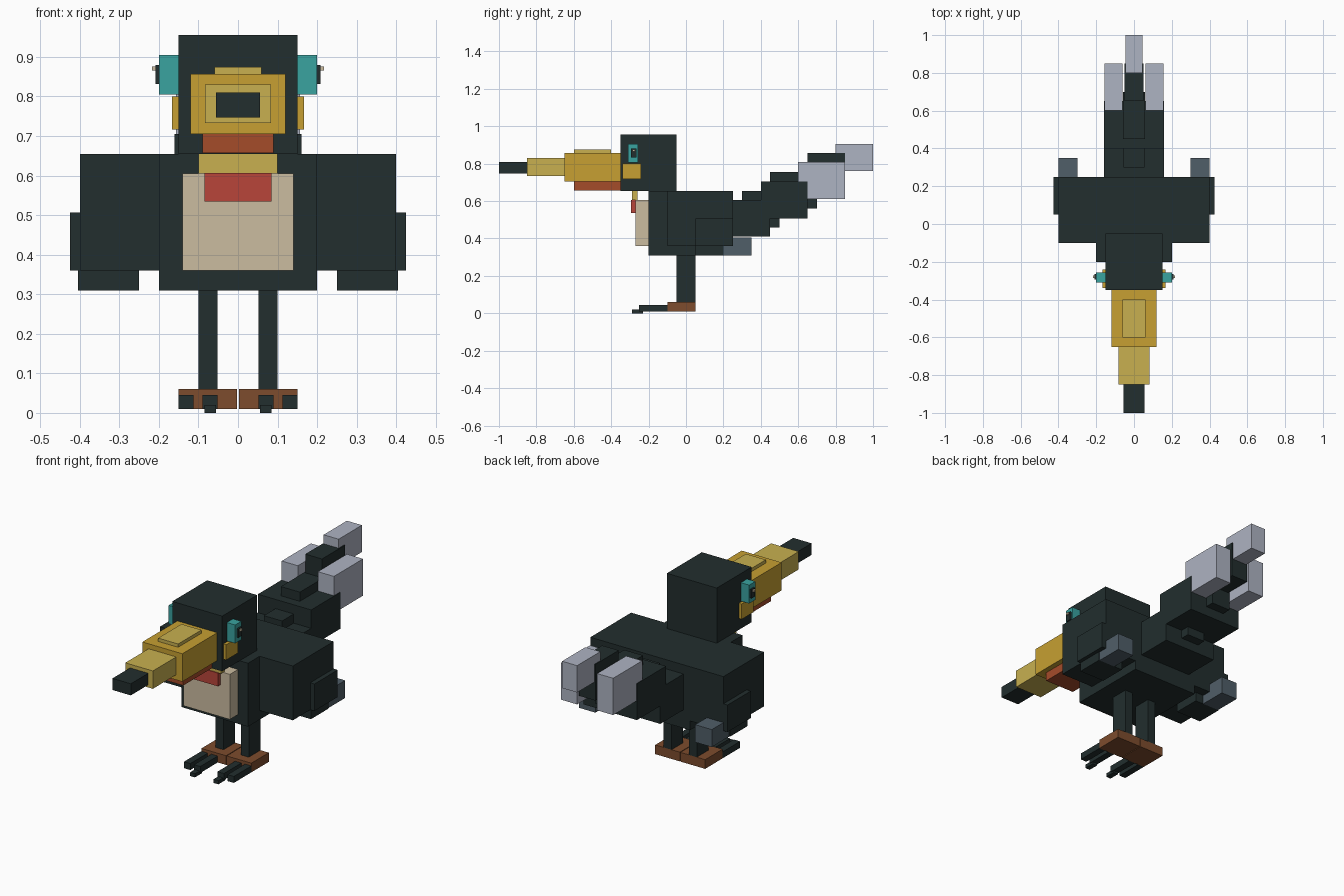
import bpy

cube = bpy.data.objects.get("Cube")
if cube:
    bpy.data.objects.remove(cube, do_unlink=True)


def material(name, *rgb):
    """Flat material from 0-255 display values."""
    lin = [((c / 255 + 0.055) / 1.055) ** 2.4 for c in rgb] + [1.0]
    m = bpy.data.materials.new(name)
    m.use_nodes = True
    m.diffuse_color = lin
    bsdf = next(n for n in m.node_tree.nodes if n.type == 'BSDF_PRINCIPLED')
    bsdf.inputs["Base Color"].default_value = lin
    return m


dark = material("dark feather", 34, 46, 46)
gold = material("gold", 199, 160, 50)
yellow = material("pale yellow", 200, 176, 80)
rust = material("rust", 165, 76, 42)
red = material("red", 184, 69, 58)
tan = material("tan", 203, 188, 160)
teal = material("teal", 58, 163, 160)
brown = material("brown", 125, 76, 45)
silver = material("silver grey", 174, 179, 194)
slate = material("slate grey", 80, 94, 104)


def box(name, mat, x, y, z):
    """Box spanning the given (low, high) range on each axis."""
    bpy.ops.mesh.primitive_cube_add(size=1, location=[sum(r) / 2 for r in (x, y, z)])
    ob = bpy.context.object
    ob.name = name
    ob.scale = [r[1] - r[0] for r in (x, y, z)]
    bpy.ops.object.transform_apply(location=False, rotation=False, scale=True)
    ob.data.materials.append(mat)


def mid(name, mat, half, y, z):
    """Box centred on the body line."""
    box(name, mat, (-half, half), y, z)


def pair(name, mat, x, y, z):
    """Matching boxes on the left and right."""
    box("left_" + name, mat, x, y, z)
    box("right_" + name, mat, (-x[1], -x[0]), y, z)


# Body and chest
mid("body", dark, .2, (-.2, .25), (.31, .655))
mid("chest_bib", tan, .14, (-.27, -.2), (.36, .605))
mid("throat_band", yellow, .1, (-.29, -.258), (.605, .655))
mid("throat_patch", red, .085, (-.295, -.27), (.535, .607))

# Head and beak
mid("head", dark, .15, (-.35, -.05), (.655, .955))
mid("beak_base", gold, .12, (-.65, -.35), (.705, .857))
mid("beak_ridge", yellow, .06, (-.6, -.4), (.857, .875))
mid("beak_middle", yellow, .083, (-.85, -.65), (.733, .83))
mid("beak_tip", dark, .055, (-1, -.85), (.747, .81))
mid("lower_beak", rust, .09, (-.6, -.35), (.657, .705))

# Eyes and cheeks
pair("eye", teal, (.15, .2), (-.31, -.257), (.805, .905))
pair("pupil", dark, (.2, .209), (-.295, -.265), (.832, .88))
pair("eye_glint", tan, (.209, .218), (-.287, -.273), (.865, .876))
pair("cheek", gold, (.15, .167), (-.34, -.24), (.717, .8))

# Wings
pair("wing", dark, (.2, .4), (-.1, .25), (.36, .655))
pair("wing_tip", dark, (.25, .425), (.05, .25), (.36, .507))
pair("wing_underside", dark, (.25, .404), (.05, .2), (.31, .36))
pair("wing_feather", slate, (.3, .4), (.2, .35), (.31, .405))

# Stepped tail
mid("tail_base", dark, .16, (.25, .45), (.41, .605))
mid("tail_base_core", dark, .055, (.3, .5), (.46, .655))
mid("tail_middle", dark, .16, (.4, .65), (.507, .705))
mid("tail_middle_core", dark, .057, (.45, .7), (.56, .755))
mid("tail_end", dark, .05, (.65, .85), (.66, .857))
mid("tail_center_feather", silver, .045, (.8, 1), (.76, .906))
pair("tail_side_feather", silver, (.06, .157), (.6, .85), (.61, .81))

# Legs and feet
pair("leg", dark, (.052, .1), (-.05, .05), (.06, .31))
pair("foot", brown, (.002, .15), (-.1, .05), (.01, .06))
pair("inner_toe", dark, (.052, .09), (-.25, -.1), (.01, .045))
pair("outer_toe", dark, (.112, .15), (-.25, -.1), (.01, .045))
pair("claw", dark, (.056, .085), (-.29, -.23), (0, .02))
